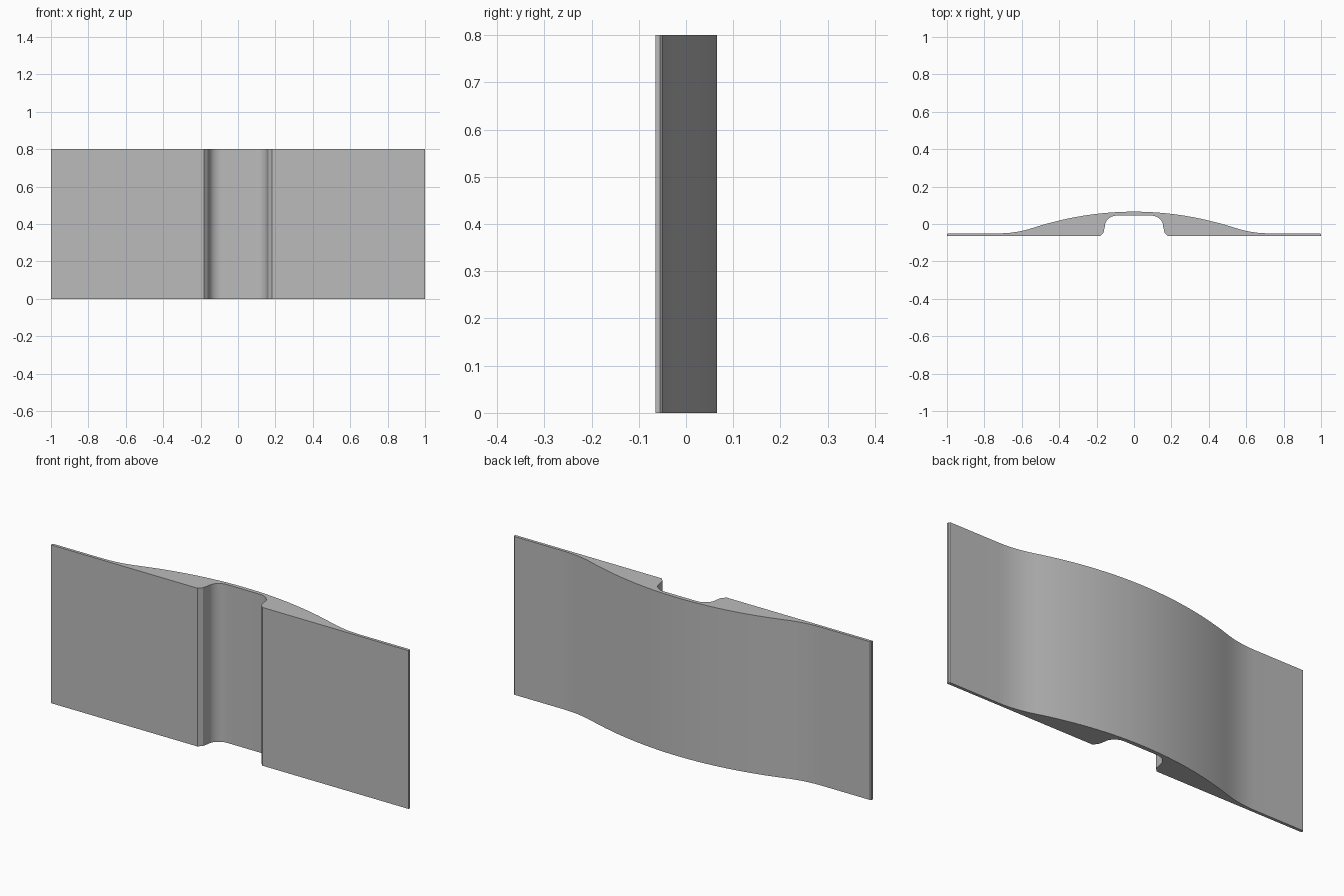
import bpy
import bmesh
import math

HEIGHT = 0.8
FRONT, SHELF, CREST = -0.065, -0.05, 0.066
FLARE_X, BLEND_X = 0.72, 0.543   # where the back curve meets the flat, and where it inflects

cube = bpy.data.objects.get("Cube")
if cube:
    bpy.data.objects.remove(cube, do_unlink=True)

grey = bpy.data.materials.new("plain grey")
grey.use_nodes = True
colour = (0.5, 0.5, 0.5, 1)
grey.diffuse_color = colour
grey.node_tree.nodes["Principled BSDF"].inputs["Base Color"].default_value = colour


def back_y(x):
    """Depth of the back: a convex crown blending into a flat flange."""
    slope = 2 * (CREST - SHELF) / FLARE_X
    if x < BLEND_X:
        return CREST - slope * x * x / (2 * BLEND_X)
    return SHELF + slope * (FLARE_X - x) ** 2 / (2 * (FLARE_X - BLEND_X))


# Half profile from the crown to the groove centre, on the +x side
half = [(FLARE_X * i / 24, back_y(FLARE_X * i / 24)) for i in range(25)]
half += [(0.995, SHELF), (1, SHELF - 0.005), (1, FRONT)]
# Groove: bevelled mouth, nearly straight wall, rounded roof corner
half += [(0.182, FRONT), (0.163, -0.046)]
for i in range(11):
    a = math.pi / 2 * i / 10
    half.append((0.09 + 0.066 * math.cos(a), -0.013 + 0.058 * math.sin(a)))
half.append((0, 0.045))

# Mirror the profile and extrude it upward
outline = half + [(-x, y) for x, y in reversed(half[1:-1])]
bm = bmesh.new()
base = bm.faces.new([bm.verts.new((x, y, 0)) for x, y in outline])
top = bmesh.ops.extrude_face_region(bm, geom=[base], use_keep_orig=True)
verts = [v for v in top["geom"] if isinstance(v, bmesh.types.BMVert)]
bmesh.ops.translate(bm, verts=verts, vec=(0, 0, HEIGHT))
bmesh.ops.recalc_face_normals(bm, faces=bm.faces)

mesh = bpy.data.meshes.new("grooved_strip")
bm.to_mesh(mesh)
bm.free()
mesh.materials.append(grey)
strip = bpy.data.objects.new("grooved_strip", mesh)
bpy.context.collection.objects.link(strip)

bpy.ops.object.select_all(action="DESELECT")
strip.select_set(True)
bpy.context.view_layer.objects.active = strip
bpy.ops.object.shade_smooth_by_angle(angle=math.radians(25))
